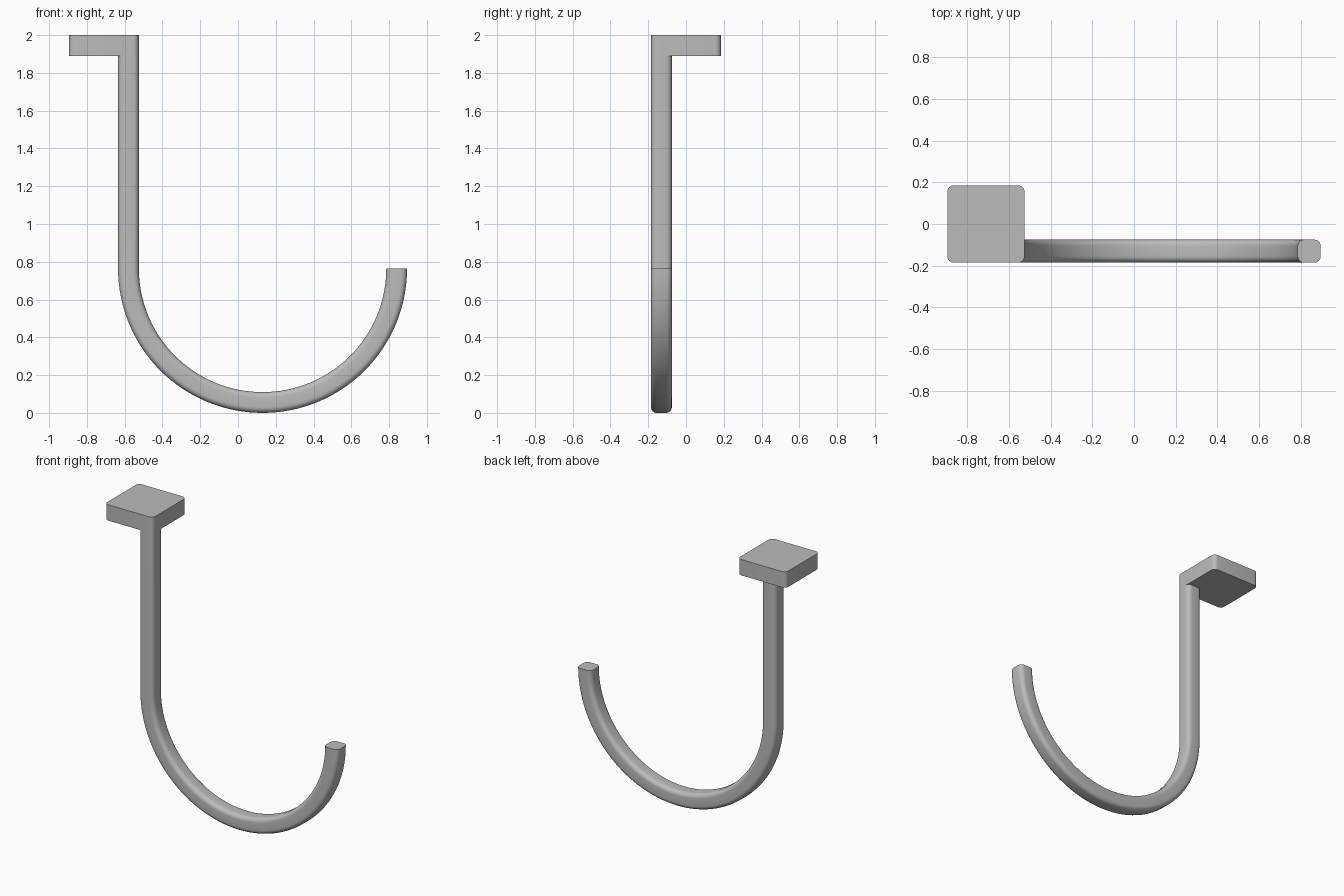
import bpy, bmesh
from math import cos, sin, pi, radians
from mathutils import Vector

cube = bpy.data.objects.get("Cube")
if cube:
    bpy.data.objects.remove(cube, do_unlink=True)

steel = bpy.data.materials.new("satin grey metal")
steel.use_nodes = True
GREY = (0.5, 0.5, 0.5, 1)
steel.diffuse_color = GREY
steel.node_tree.nodes["Principled BSDF"].inputs["Base Color"].default_value = GREY

BAR = 0.11          # bar thickness
PLATE = 0.37        # plate width
CORNER = 0.03       # rounded corner radius
BEND = 0.71         # centreline radius of the hook
CENTRE = Vector((0.13, -0.13, 0.765))


def rounded_square(size, radius, steps=6):
    """Outline of a square with rounded corners."""
    inner = size / 2 - radius
    points = []
    for corner in range(4):
        mid = pi / 4 + corner * pi / 2
        cx = inner if cos(mid) > 0 else -inner
        cy = inner if sin(mid) > 0 else -inner
        for i in range(steps + 1):
            a = corner * pi / 2 + i / steps * pi / 2
            points.append((cx + radius * cos(a), cy + radius * sin(a)))
    return points


def sweep(name, size, stations):
    """Loft a rounded square through (position, sideways axis) stations."""
    outline = rounded_square(size, CORNER)
    bm = bmesh.new()
    rings = [[bm.verts.new(pos + side * u + Vector((0, v, 0))) for u, v in outline]
             for pos, side in stations]
    n = len(outline)
    for a, b in zip(rings, rings[1:]):
        for i in range(n):
            j = (i + 1) % n
            bm.faces.new((a[i], a[j], b[j], b[i]))
    bm.faces.new(rings[0])
    bm.faces.new(rings[-1])
    bmesh.ops.recalc_face_normals(bm, faces=bm.faces)
    mesh = bpy.data.meshes.new(name)
    bm.to_mesh(mesh)
    bm.free()
    obj = bpy.data.objects.new(name, mesh)
    bpy.context.collection.objects.link(obj)
    mesh.materials.append(steel)
    bpy.ops.object.select_all(action="DESELECT")
    obj.select_set(True)
    bpy.context.view_layer.objects.active = obj
    bpy.ops.object.shade_smooth_by_angle(angle=radians(30))
    return obj


# Mounting plate
X = Vector((1, 0, 0))
sweep("mounting_plate", PLATE, [(Vector((-0.71, 0, z)), X) for z in (1.89, 2.0)])

# Straight shank running into the half-round hook
stations = [(Vector((CENTRE.x - BEND, CENTRE.y, 1.89)), -X)]
SEGMENTS = 64
for i in range(SEGMENTS + 1):
    a = pi + pi * i / SEGMENTS
    side = Vector((cos(a), 0, sin(a)))
    stations.append((CENTRE + side * BEND, side))
sweep("hook_bar", BAR, stations)
